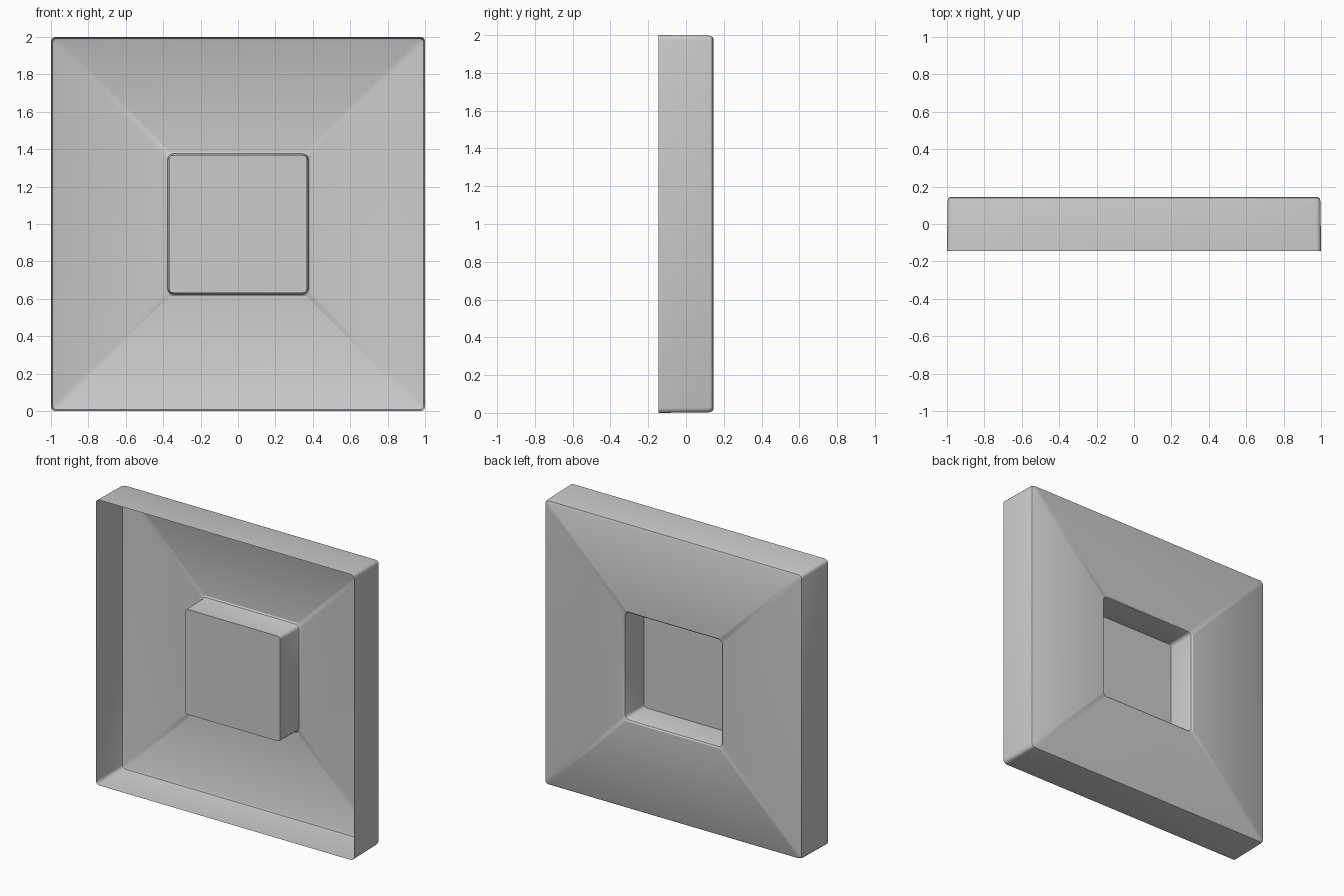
import bpy
import bmesh
from math import cos, sin, pi

cube = bpy.data.objects.get("Cube")
if cube:
    bpy.data.objects.remove(cube, do_unlink=True)

grey = bpy.data.materials.new("light grey")
grey.use_nodes = True
colour = (0.6, 0.6, 0.6, 1)
grey.diffuse_color = colour
grey.node_tree.nodes["Principled BSDF"].inputs["Base Color"].default_value = colour

CORNER_STEPS = 3


def rounded_ring(bm, half, y, radius):
    """Square loop with rounded corners, standing upright at depth y."""
    verts = []
    for quarter, (sx, sz) in enumerate(((1, 1), (-1, 1), (-1, -1), (1, -1))):
        for step in range(CORNER_STEPS + 1):
            a = (quarter + step / CORNER_STEPS) * pi / 2
            x = sx * (half - radius) + radius * cos(a)
            z = sz * (half - radius) + radius * sin(a)
            verts.append(bm.verts.new((x, y, 1 + z)))
    return verts


# Open-fronted shell: outer wall, back panel, then the hollow centre boss
profile = [
    (1.0, -0.145, 0.025),    # front rim
    (0.997, 0.12, 0.025),    # outer wall
    (0.993, 0.138, 0.025),   # softened back edge
    (0.98, 0.145, 0.025),    # back panel border
    (0.385, 0.145, 0.03),    # recess opening
    (0.376, 0.138, 0.03),
    (0.372, 0.125, 0.025),
    (0.368, -0.06, 0.02),    # recess floor
]

bm = bmesh.new()
rings = [rounded_ring(bm, *p) for p in profile]
for a, b in zip(rings, rings[1:]):
    for i in range(len(a)):
        j = (i + 1) % len(a)
        bm.faces.new((a[i], b[i], b[j], a[j]))
bm.faces.new(rings[-1])
bmesh.ops.recalc_face_normals(bm, faces=bm.faces)

# Back panel faces point backwards
panel = max(bm.faces, key=lambda f: f.calc_center_median().y)
if panel.normal.y < 0:
    bmesh.ops.reverse_faces(bm, faces=bm.faces)

mesh = bpy.data.meshes.new("recessed_panel")
bm.to_mesh(mesh)
bm.free()
mesh.materials.append(grey)
tile = bpy.data.objects.new("recessed_panel", mesh)
bpy.context.collection.objects.link(tile)

bpy.ops.object.select_all(action="DESELECT")
tile.select_set(True)
bpy.context.view_layer.objects.active = tile
bpy.ops.object.shade_smooth_by_angle(angle=pi / 6)
